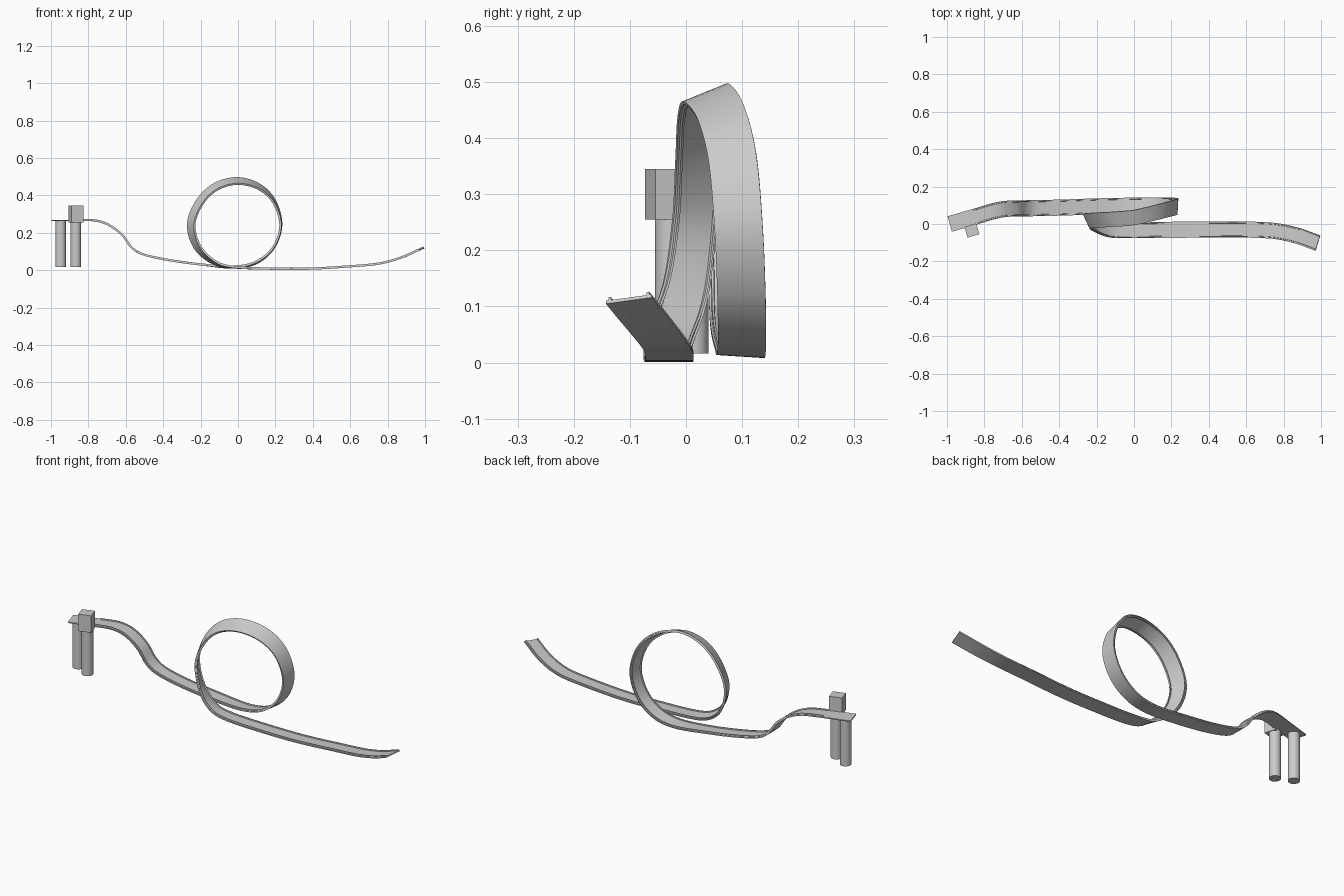
import bpy, bmesh, math
from mathutils import Vector

if "Cube" in bpy.data.objects:
    bpy.data.objects.remove(bpy.data.objects["Cube"])

# Track centre line: x, y, z, roll in degrees (positive lifts the far edge outward)
PATH = [
    (-0.985, 0.0, 0.268, 0), (-0.85, 0.039, 0.268, 0), (-0.76, 0.066, 0.264, 0),
    (-0.69, 0.08, 0.24, 0), (-0.62, 0.083, 0.188, 0), (-0.57, 0.084, 0.122, 0),
    (-0.51, 0.085, 0.085, 0), (-0.38, 0.088, 0.055, 0), (-0.2, 0.094, 0.03, 0),
    (-0.02, 0.098, 0.016, 4), (0.1, 0.1, 0.042, 5), (0.19, 0.099, 0.12, 3),
    (0.23, 0.094, 0.24, 3), (0.195, 0.083, 0.365, 8), (0.115, 0.062, 0.445, 16),
    (0.0, 0.036, 0.477, 22), (-0.115, 0.026, 0.448, 24), (-0.2, 0.022, 0.37, 25),
    (-0.25, 0.016, 0.25, 25), (-0.22, 0.0, 0.13, 22), (-0.135, -0.028, 0.047, 12),
    (-0.03, -0.033, 0.016, 2), (0.2, -0.031, 0.007, 0), (0.4, -0.03, 0.008, 0),
    (0.6, -0.03, 0.02, 0), (0.75, -0.037, 0.034, 0), (0.87, -0.062, 0.066, 0),
    (0.982, -0.102, 0.115, 0)]
STEPS = 7


def catmull(a, b, c, d, t):
    return 0.5 * (2 * b + (c - a) * t + (2 * a - 5 * b + 4 * c - d) * t * t
                  + (3 * b - a - 3 * c + d) * t ** 3)


# Frames along the path: position, sideways vector, surface normal
pts = [Vector(p) for p in PATH]
pts = [2 * pts[0] - pts[1]] + pts + [2 * pts[-1] - pts[-2]]
samples = [catmull(*pts[i:i + 4], k / STEPS)
           for i in range(len(pts) - 3) for k in range(STEPS)] + [pts[-2]]
frames = []
for i, s in enumerate(samples):
    a, b = samples[max(i - 1, 0)], samples[min(i + 1, len(samples) - 1)]
    tan = (b.xyz - a.xyz).normalized()
    side = Vector((0, 1, 0))
    side = (side - side.dot(tan) * tan).normalized()
    nrm = tan.cross(side)
    r = math.radians(s.w)
    frames.append((s.xyz, side * math.cos(r) - nrm * math.sin(r),
                   nrm * math.cos(r) + side * math.sin(r)))


def finish(name, bm):
    bmesh.ops.recalc_face_normals(bm, faces=bm.faces)
    me = bpy.data.meshes.new(name)
    bm.to_mesh(me)
    bm.free()
    ob = bpy.data.objects.new(name, me)
    bpy.context.collection.objects.link(ob)
    bpy.ops.object.select_all(action='DESELECT')
    ob.select_set(True)
    bpy.context.view_layer.objects.active = ob
    bpy.ops.object.shade_smooth_by_angle(angle=math.radians(30))
    return ob


def sweep(name, profile, start=0):
    bm = bmesh.new()
    rings = [[bm.verts.new(p + s * u + n * v) for u, v in profile]
             for p, s, n in frames[start:]]
    m = len(profile)
    for q, w in zip(rings, rings[1:]):
        for j in range(m):
            bm.faces.new((q[j], q[(j + 1) % m], w[(j + 1) % m], w[j]))
    bm.faces.new(rings[0])
    bm.faces.new(rings[-1])
    return finish(name, bm)


# Flat track bed and its two guide rails
sweep("track_bed", [(-0.043, -0.005), (0.043, -0.005), (0.043, 0.001), (-0.043, 0.001)])
for label, c in (("near", -0.036), ("far", 0.036)):
    sweep(label + "_guide_rail", [(c - 0.003, 0), (c + 0.003, 0),
                                  (c + 0.002, 0.007), (c - 0.002, 0.007)], STEPS)

# Support columns under the start platform
for label, x, y in (("rear", -0.948, 0.012), ("launch", -0.867, -0.027)):
    bpy.ops.mesh.primitive_cylinder_add(vertices=32, radius=0.028, depth=0.25,
                                        location=(x, y, 0.141))
    ob = bpy.context.object
    ob.name = label + "_support_column"
    bpy.ops.object.shade_smooth_by_angle(angle=math.radians(30))

# Launcher box beside the start
bpy.ops.mesh.primitive_cube_add(size=1, location=(-0.867, -0.035, 0.3),
                                rotation=(0, 0, math.radians(17)))
box = bpy.context.object
box.name = "launcher_box"
box.scale = (0.066, 0.06, 0.09)
